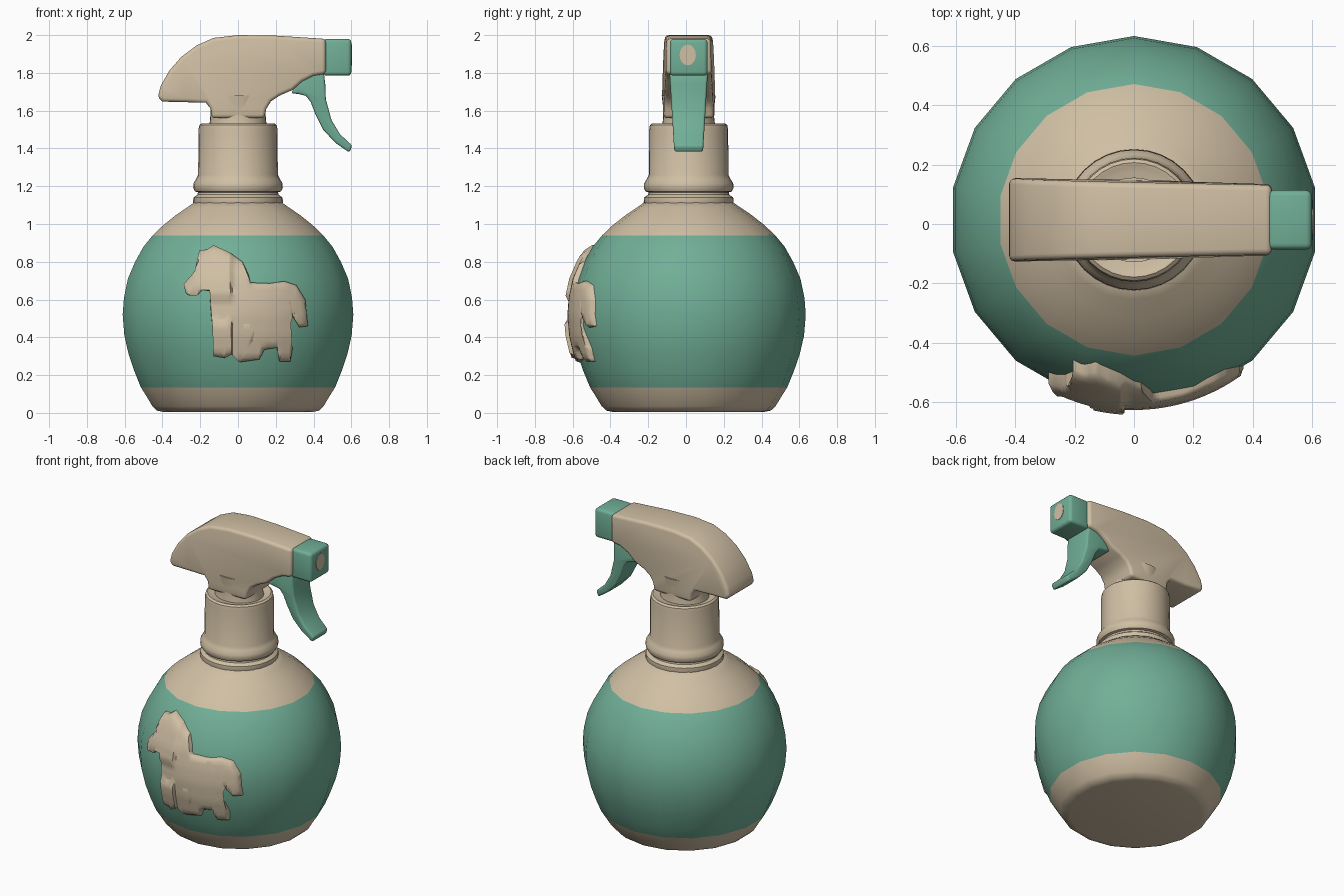
import bpy, bmesh, math
from mathutils import Vector

if "Cube" in bpy.data.objects:
    bpy.data.objects.remove(bpy.data.objects["Cube"])

CY = 0.014  # depth centre of the bottle


def material(name, rgb):
    m = bpy.data.materials.new(name)
    m.diffuse_color = (*rgb, 1)
    m.use_nodes = True
    m.node_tree.nodes["Principled BSDF"].inputs["Base Color"].default_value = m.diffuse_color
    return m


beige = material("beige", (0.63, 0.52, 0.37))
teal = material("teal green", (0.165, 0.43, 0.31))


def finish(bm, name, mats, angle=40):
    bmesh.ops.recalc_face_normals(bm, faces=bm.faces)
    me = bpy.data.meshes.new(name)
    bm.to_mesh(me)
    bm.free()
    ob = bpy.data.objects.new(name, me)
    bpy.context.collection.objects.link(ob)
    for m in mats:
        me.materials.append(m)
    bpy.ops.object.select_all(action='DESELECT')
    ob.select_set(True)
    bpy.context.view_layer.objects.active = ob
    bpy.ops.object.shade_smooth_by_angle(angle=math.radians(angle))
    return ob


def lathe(name, profile, mats, segs=32, sx=1.0, sy=1.0, angle=40):
    """Revolve (radius, z) points around the vertical axis, capped at both ends."""
    bm = bmesh.new()
    rings = []
    for r, z in profile:
        ring = []
        for i in range(segs):
            a = math.pi / 2 + 2 * math.pi * i / segs
            ring.append(bm.verts.new((sx * r * math.cos(a), CY + sy * r * math.sin(a), z)))
        rings.append(ring)
    for lo, hi in zip(rings, rings[1:]):
        for i in range(segs):
            j = (i + 1) % segs
            bm.faces.new((lo[i], lo[j], hi[j], hi[i]))
    bm.faces.new(rings[0])
    bm.faces.new(rings[-1])
    return finish(bm, name, mats, angle)


def slab(name, outline, half_width, bevel, mat):
    """Extrude an (x, z) outline sideways; half_width is a linear rule of x, z."""
    bm = bmesh.new()
    sides = [[bm.verts.new((x, CY + s * half_width(x, z), z)) for x, z in outline]
             for s in (-1, 1)]
    n = len(outline)
    for i in range(n):
        j = (i + 1) % n
        bm.faces.new((sides[0][i], sides[0][j], sides[1][j], sides[1][i]))
    for s in sides:
        bm.faces.new(s)
    bmesh.ops.recalc_face_normals(bm, faces=bm.faces)
    sharp = [e for e in bm.edges if e.calc_face_angle() > math.radians(55)]
    bmesh.ops.bevel(bm, geom=sharp, offset=bevel, segments=3, profile=0.5,
                    affect='EDGES', clamp_overlap=False)
    return finish(bm, name, [mat])


# Bottle body: coarse 18-sided round flask with a green band between two heights
BODY = [(0.40, 0.005), (0.435, 0.012), (0.46, 0.035), (0.49, 0.085), (0.522, 0.135),
        (0.557, 0.22), (0.588, 0.31), (0.611, 0.41), (0.62, 0.52), (0.613, 0.61),
        (0.592, 0.71), (0.553, 0.80), (0.508, 0.88), (0.458, 0.94), (0.40, 0.995),
        (0.33, 1.05), (0.27, 1.09), (0.235, 1.115)]
body = lathe("bottle_body", BODY, [beige, teal], segs=18, angle=60)
for p in body.data.polygons:
    p.material_index = 1 if 0.135 < p.center.z < 0.94 else 0

# Neck bead, collar ring and screw cap
lathe("screw_cap", [(0.23, 1.09), (0.238, 1.115), (0.236, 1.14), (0.215, 1.155),
                    (0.212, 1.168), (0.228, 1.172), (0.237, 1.19), (0.236, 1.215),
                    (0.222, 1.238), (0.211, 1.26), (0.209, 1.50), (0.205, 1.523),
                    (0.193, 1.533), (0.18, 1.53), (0.16, 1.522)], [beige])

# Neck of the spray head
lathe("head_neck", [(0.155, 1.51), (0.148, 1.55), (0.145, 1.60), (0.15, 1.64), (0.155, 1.68)],
      [beige], sy=0.92)

# Spray head: side outline with hooked tail, flat top and curved gusset
slab("spray_head",
     [(-0.425, 1.67), (-0.41, 1.73), (-0.365, 1.81), (-0.30, 1.885), (-0.22, 1.945),
      (-0.13, 1.985), (0.0, 2.0), (0.2, 1.997), (0.465, 1.98), (0.465, 1.795),
      (0.40, 1.785), (0.34, 1.755), (0.29, 1.71), (0.22, 1.68), (0.175, 1.65),
      (0.15, 1.61), (0.14, 1.56), (-0.14, 1.56), (-0.145, 1.61), (-0.17, 1.642),
      (-0.28, 1.645), (-0.40, 1.648)],
     lambda x, z: 0.13 - 0.02 * x - 0.02 * (z - 1.8), 0.02, beige)

# Nozzle block and its round outlet plate
slab("nozzle", [(0.45, 1.785), (0.45, 1.98), (0.60, 1.98), (0.60, 1.785)],
     lambda x, z: 0.1, 0.02, teal)
bm = bmesh.new()
bmesh.ops.create_cone(bm, cap_ends=True, segments=20, radius1=1, radius2=1, depth=1)
for v in bm.verts:
    v.co = Vector((0.5995 + v.co.z * 0.007, CY - 0.005 + v.co.y * 0.043, 1.895 + v.co.x * 0.055))
finish(bm, "nozzle_outlet", [beige])

# Trigger lever
slab("trigger",
     [(0.28, 1.693), (0.31, 1.735), (0.37, 1.785), (0.455, 1.80), (0.462, 1.74), (0.465, 1.66),
      (0.495, 1.55), (0.54, 1.475), (0.605, 1.415), (0.59, 1.378), (0.515, 1.43),
      (0.45, 1.50), (0.41, 1.58), (0.385, 1.645), (0.36, 1.678), (0.32, 1.688)],
     lambda x, z: 0.1 - 0.06 * (1.78 - z), 0.012, teal)


# Pony relief wrapped onto the front of the body
def body_radius(z):
    for (r0, z0), (r1, z1) in zip(BODY, BODY[1:]):
        if z0 <= z <= z1:
            return r0 + (r1 - r0) * (z - z0) / (z1 - z0)
    return BODY[-1][0]


PONY = [(-.277, .635), (-.288, .68), (-.23, .75), (-.193, .824), (-.205, .86), (-.165, .865),
        (-.13, .888), (-.045, .85), (.024, .80), (.055, .734), (.066, .69), (.166, .686),
        (.245, .697), (.309, .676), (.356, .60), (.37, .46), (.325, .453), (.29, .51),
        (.29, .60), (.272, .61), (.255, .51), (.245, .46), (.272, .40), (.288, .337), (.277, .273),
        (.219, .273), (.205, .345), (.14, .335), (.113, .283), (.008, .268), (.008, .295),
        (.071, .363), (.103, .443), (.103, .495), (-.034, .495), (-.04, .39), (-.034, .31),
        (-.07, .289), (-.13, .30), (-.113, .363), (-.135, .443), (-.145, .55), (-.15, .644),
        (-.187, .65), (-.214, .623), (-.26, .62)]
bm = bmesh.new()
bm.faces.new([bm.verts.new((x, 0, z)) for x, z in PONY])
bmesh.ops.triangulate(bm, faces=bm.faces)
for axis, start in (((1, 0, 0), -0.3), ((0, 0, 1), 0.26)):
    for k in range(24):
        bmesh.ops.bisect_plane(bm, geom=bm.verts[:] + bm.edges[:] + bm.faces[:],
                               plane_co=Vector(axis) * (start + 0.03 * k), plane_no=axis)
rim = [e for e in bm.edges if e.is_boundary]
rim_verts = {v for e in rim for v in e.verts}
for v in bm.verts:
    r = body_radius(v.co.z)
    surface = CY - math.sqrt(max(r * r - v.co.x ** 2, 0))
    raised = v.co.x < -0.03 and (v.co.z < 0.48 or v.co.z > 0.6)
    lift = (0.042 if raised else 0.022) - (0.014 if v in rim_verts else 0)
    v.co.y = surface - lift
skirt = bmesh.ops.extrude_edge_only(bm, edges=rim)["geom"]
for v in skirt:
    if isinstance(v, bmesh.types.BMVert):
        v.co.y += 0.06
pony = finish(bm, "pony_relief", [beige], 60)
# Open shell: make sure the relief faces outward
if sum(p.normal.y * p.area for p in pony.data.polygons) > 0:
    pony.data.flip_normals()
